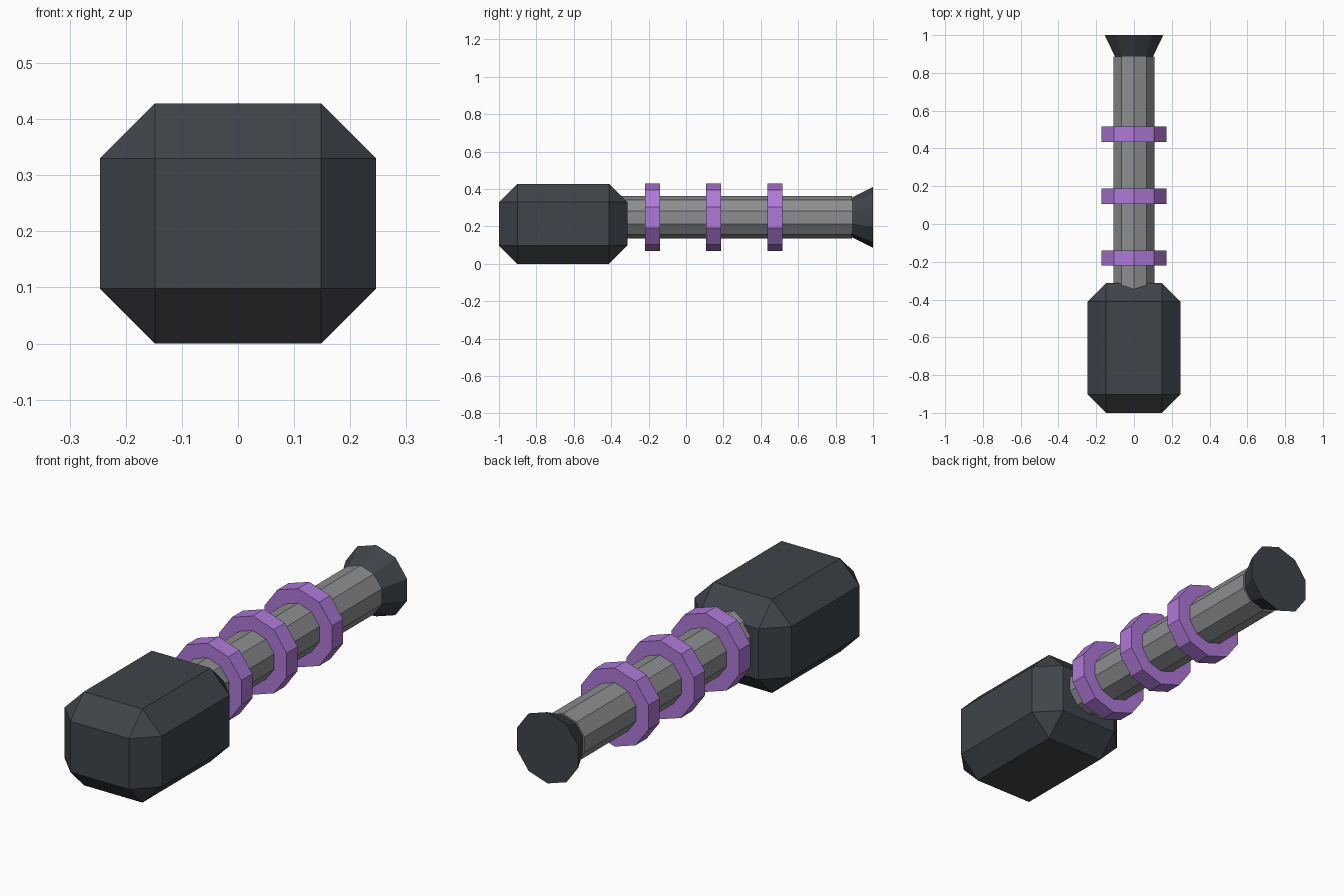
import bpy
import bmesh
from mathutils import Matrix, Vector

cube = bpy.data.objects.get("Cube")
if cube:
    bpy.data.objects.remove(cube, do_unlink=True)

AXIS_Z = 0.2485   # height of the handle's axis
SIDES = 10


def material(name, rgb):
    mat = bpy.data.materials.new(name)
    mat.use_nodes = True
    mat.diffuse_color = (*rgb, 1)
    mat.node_tree.nodes["Principled BSDF"].inputs["Base Color"].default_value = (*rgb, 1)
    return mat


charcoal = material("charcoal", (0.05, 0.058, 0.068))
grey = material("steel_grey", (0.265, 0.27, 0.28))
purple = material("purple", (0.42, 0.19, 0.68))


def add_object(name, bm, mat):
    mesh = bpy.data.meshes.new(name)
    bm.to_mesh(mesh)
    bm.free()
    mesh.materials.append(mat)
    obj = bpy.data.objects.new(name, mesh)
    bpy.context.collection.objects.link(obj)
    return obj


def prism(name, y0, y1, r0, r1, mat):
    """Ten-sided frustum along y, with a corner pointing straight up."""
    bm = bmesh.new()
    place = (Matrix.Translation((0, (y0 + y1) / 2, AXIS_Z))
             @ Matrix.Rotation(-1.5707963, 4, 'X'))
    bmesh.ops.create_cone(bm, cap_ends=True, segments=SIDES, radius1=r0,
                          radius2=r1, depth=y1 - y0, matrix=place)
    return add_object(name, bm, mat)


# Chamfered block head
low, high = Vector((-0.246, -1, 0)), Vector((0.246, -0.313, 0.428))
bm = bmesh.new()
bmesh.ops.create_cube(bm, size=1, matrix=Matrix.Translation((low + high) / 2)
                      @ Matrix.Diagonal((*(high - low), 1)))
bmesh.ops.bevel(bm, geom=bm.edges[:], offset=0.098, offset_type='OFFSET',
                segments=1, affect='EDGES')
add_object("hammer_head", bm, charcoal)

# Handle shaft, grip rings and flared end
prism("handle_shaft", -0.5, 0.887, 0.1135, 0.1135, grey)
for label, y in (("front", -0.18), ("middle", 0.147), ("rear", 0.475)):
    prism(label + "_grip_ring", y - 0.04, y + 0.04, 0.18, 0.18, purple)
prism("handle_end_cap", 0.885, 1, 0.105, 0.163, charcoal)
